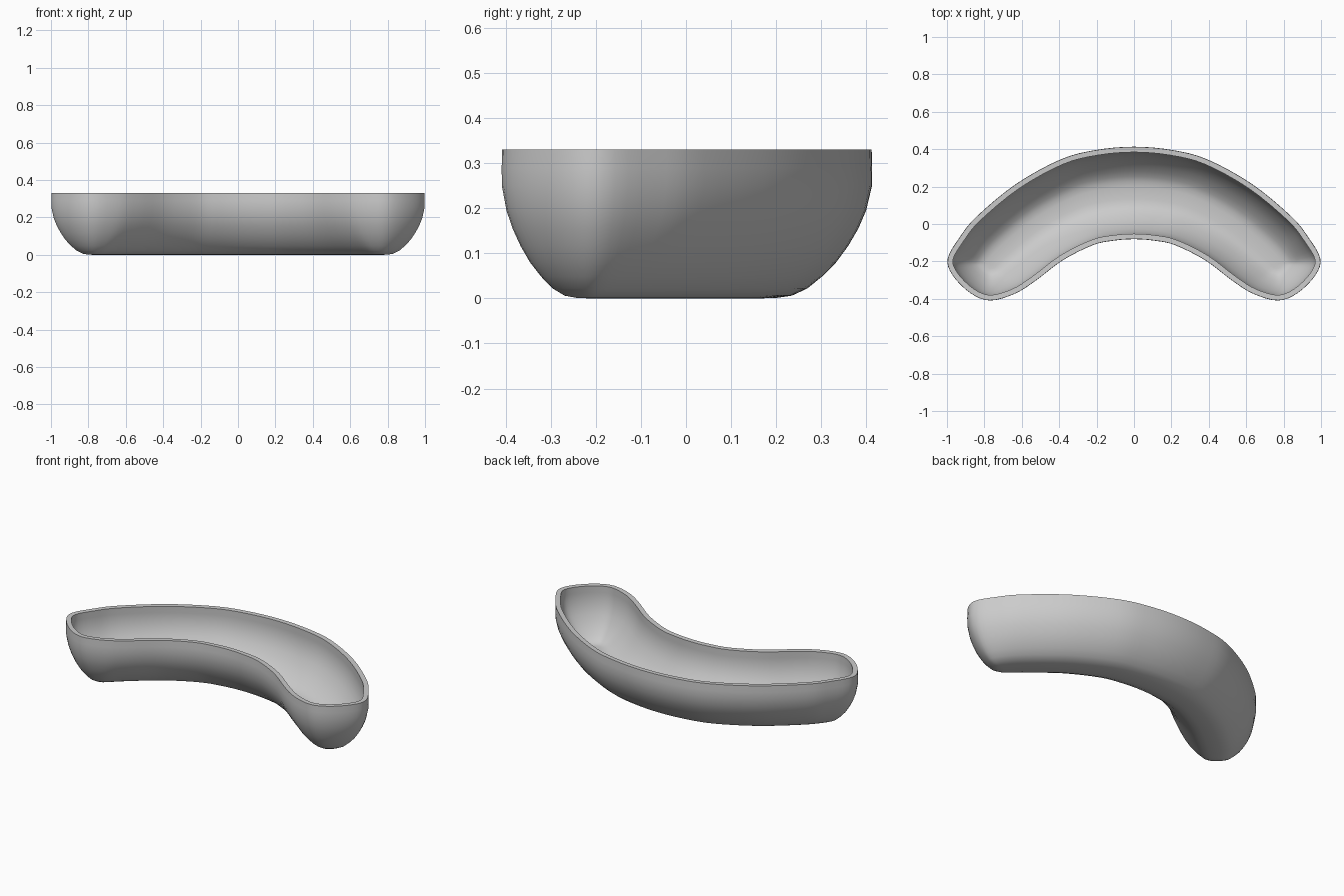
import bpy, bmesh
from mathutils import Vector

if "Cube" in bpy.data.objects:
    bpy.data.objects.remove(bpy.data.objects["Cube"])

# Right half of the dish: matching outer and inner rim points, then the round end
outer = [(0, .412), (.2, .395), (.39, .345), (.63, .213), (.84, .04), (.93, -.07)]
inner = [(0, -.08), (.11, -.088), (.22, -.112), (.38, -.192), (.53, -.305), (.64, -.373)]
tip = [(.995, -.185), (.968, -.275), (.875, -.368), (.77, -.408)]

# Floor line runs midway between the two walls
spine = [(Vector(a) + Vector(b)) / 2 for a, b in zip(outer, inner)]
spine[-1] = Vector((.765, -.215))
rim = [Vector(p) for p in outer + tip + inner[::-1]]
floor = spine + [spine[-1]] * len(tip) + spine[::-1]


def mirrored(pts):
    return pts + [Vector((-p.x, p.y)) for p in pts[-2:0:-1]]


def smooth_loop(pts, steps=4):
    """Closed curve through the points; repeated points stay put."""
    out, n = [], len(pts)
    for i in range(n):
        a, b, c, d = (pts[(i + k) % n] for k in (-1, 0, 1, 2))
        for s in range(steps):
            t = s / steps
            if (b - c).length < 1e-6:
                out.append(b.copy())
            else:
                out.append((2 * b + (c - a) * t + (2 * a - 5 * b + 4 * c - d) * t**2
                            + (3 * b - a - 3 * c + d) * t**3) / 2)
    return out


rim, floor = smooth_loop(mirrored(rim)), smooth_loop(mirrored(floor))

# Wall profile: (spread from floor line, height)
profile = [(1, .33), (1.005, .29), (1.003, .25), (.95, .195), (.88, .155), (.79, .117),
           (.68, .08), (.55, .048), (.42, .022), (.28, .006), (.14, .001), (0, 0)]

# Dish shell
bm = bmesh.new()
rings = [[bm.verts.new((*q.lerp(p, f), z)) for p, q in zip(rim, floor)] for f, z in profile]
n = len(rim)
for top, low in zip(rings, rings[1:]):
    for i in range(n):
        j = (i + 1) % n
        bm.faces.new((top[i], top[j], low[j], low[i]))
bmesh.ops.remove_doubles(bm, verts=bm.verts, dist=1e-4)
mesh = bpy.data.meshes.new("curved_dish")
bm.to_mesh(mesh)
bm.free()
dish = bpy.data.objects.new("curved_dish", mesh)
bpy.context.collection.objects.link(dish)

# Wall thickness
mod = dish.modifiers.new("wall", 'SOLIDIFY')
mod.thickness = .028
mod.offset = -1
bpy.context.view_layer.objects.active = dish
dish.select_set(True)
bpy.ops.object.modifier_apply(modifier="wall")
bpy.ops.object.shade_smooth_by_angle(angle=.7)
